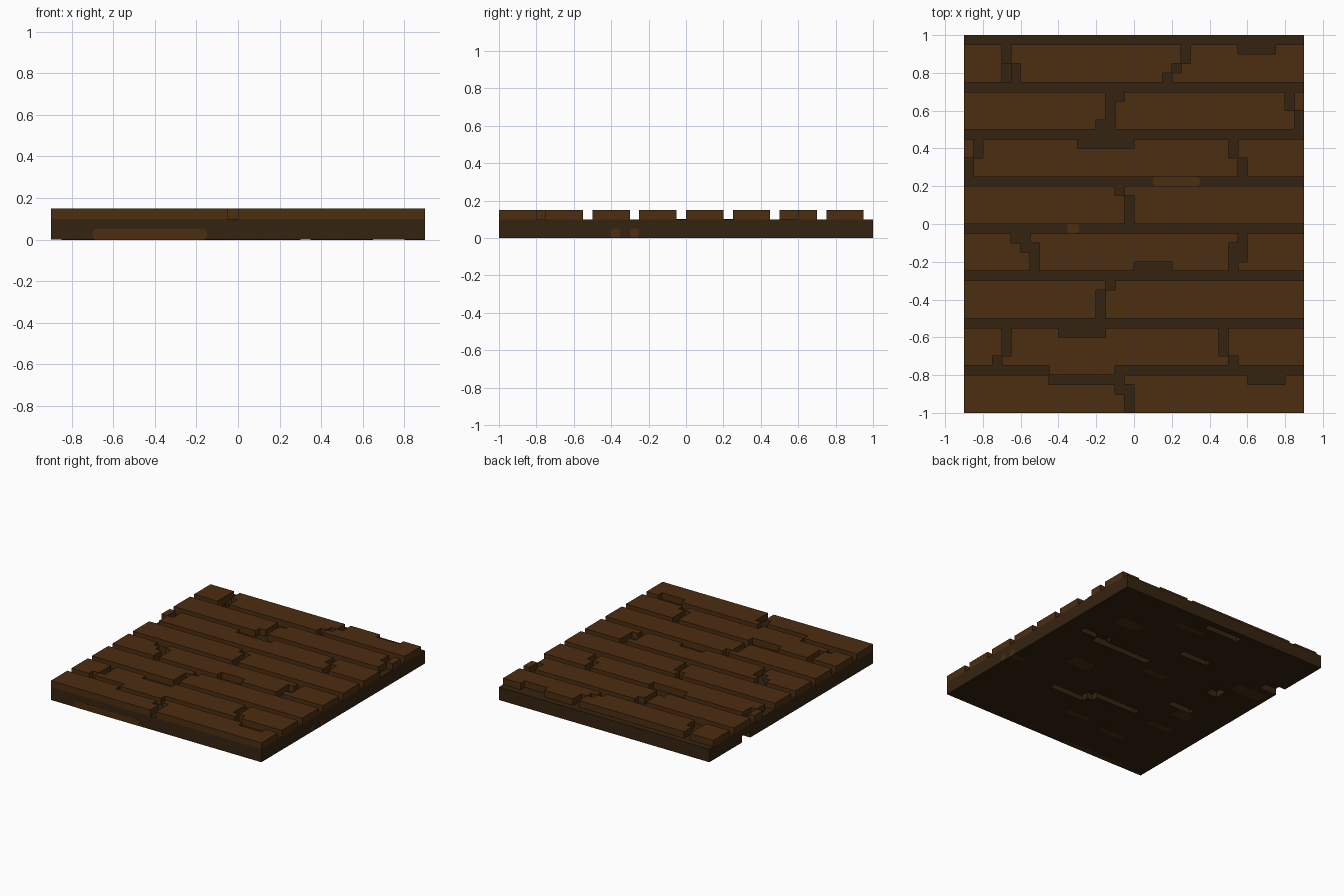
import bpy
import bmesh
from mathutils import Matrix

CELL = 0.05
HALF_X, HALF_Y = 18, 20        # half size of the floor, in cells

cube = bpy.data.objects.get("Cube")
if cube:
    bpy.data.objects.remove(cube, do_unlink=True)


def material(name, color):
    mat = bpy.data.materials.new(name)
    mat.use_nodes = True
    mat.diffuse_color = color
    mat.node_tree.nodes["Principled BSDF"].inputs["Base Color"].default_value = color
    return mat


plank_brown = material("plank brown", (0.072, 0.026, 0.005, 1))
dark_brown = material("dark brown", (0.036, 0.017, 0.005, 1))


def finish(bm, name, mat):
    bmesh.ops.recalc_face_normals(bm, faces=bm.faces[:])
    mesh = bpy.data.meshes.new(name)
    bm.to_mesh(mesh)
    bm.free()
    mesh.materials.append(mat)
    obj = bpy.data.objects.new(name, mesh)
    bpy.context.collection.objects.link(obj)
    return obj


def extrude_up(bm, height):
    region = bmesh.ops.extrude_face_region(bm, geom=bm.faces[:])["geom"]
    verts = [v for v in region if isinstance(v, bmesh.types.BMVert)]
    bmesh.ops.translate(bm, verts=verts, vec=(0, 0, height))


def slab(name, cells, z, mat):
    """One cell high slab covering a set of (x, y) grid cells."""
    bm = bmesh.new()
    for cx, cy in sorted(cells):
        corners = ((cx, cy), (cx + 1, cy), (cx + 1, cy + 1), (cx, cy + 1))
        bm.faces.new([bm.verts.new((x * CELL, y * CELL, z)) for x, y in corners])
    bmesh.ops.remove_doubles(bm, verts=bm.verts[:], dist=CELL / 10)
    bmesh.ops.dissolve_limit(bm, angle_limit=0.01, verts=bm.verts[:], edges=bm.edges[:])
    extrude_up(bm, CELL)
    return finish(bm, name, mat)


def rect(x0, x1, y0, y1):
    return {(x, y) for x in range(x0, x1) for y in range(y0, y1)}


def patch(name, x0, x1, y0, y1, place=Matrix()):
    """Thin stain plate with clipped corners."""
    x0, x1, y0, y1 = (v * CELL for v in (x0, x1, y0, y1))
    c = CELL * 0.25
    outline = ((x0 + c, y0), (x1 - c, y0), (x1, y0 + c), (x1, y1 - c),
               (x1 - c, y1), (x0 + c, y1), (x0, y1 - c), (x0, y0 + c))
    bm = bmesh.new()
    bm.faces.new([bm.verts.new((x, y, -0.001)) for x, y in outline])
    extrude_up(bm, 0.002)
    bm.transform(place)
    finish(bm, name, plank_brown)


# Base: a lower layer with worn recesses, an upper layer with one deep pit
whole = rect(-HALF_X, HALF_X, -HALF_Y, HALF_Y)
recesses = [(2, 12, 5, 6), (10, 15, 6, 7), (-4, 2, 18, 19), (-5, 0, 10, 11),
            (2, 8, -9, -8), (-6, 2, -7, -6), (1, 3, -8, -6), (-12, -8, -2, -1),
            (-18, -15, 10, 12), (-12, -10, 4, 6)]
slab("base_bottom", whole.difference(*(rect(*r) for r in recesses)), 0, dark_brown)
slab("base_top", whole - rect(-14, -13, 15, 17), CELL, dark_brown)

# Plank rows from front to back. Each crack lists its cells from back to front,
# as one cell or as a (start, end) span; each chip is (start, end, level).
ROWS = [
    ([[(-9, -1), (-2, 0), -1, -1]], [(12, 16, 0)]),
    ([[-14, -14, -14, -15], [9, 9, 9, 10]], [(-8, -3, 0)]),
    ([[-3, -4, -4, -4]], []),
    ([[(-13, -11), (-12, -10), -11, -11], [11, (10, 12), (10, 12), 10]], [(0, 4, 3)]),
    ([[-2, -1, -1, -1]], []),
    ([[-17, -17, -18, -18], [10, 10, 11, 11]], [(-6, 0, 0)]),
    ([[(-3, -1), -3, -3, (-4, -2)], [16, 16, 17, 17]], []),
    ([[-14, -14, (-14, -12), (-14, -12)], [5, 5, 4, 3]], [(11, 15, 0)]),
]
for row, (cracks, chips) in enumerate(ROWS):
    back = -HALF_Y + 5 * row + 3
    spans = [[c if isinstance(c, tuple) else (c, c + 1) for c in crack] for crack in cracks]
    walls = [[(-HALF_X, -HALF_X)] * 4] + spans + [[(HALF_X, HALF_X)] * 4]
    for number, (left, right) in enumerate(zip(walls, walls[1:])):
        cells = set()
        for level in range(4):
            y = back - level
            cells |= rect(left[level][1], right[level][0], y, y + 1)
        for start, end, level in chips:
            cells -= rect(start, end, back - level, back - level + 1)
        slab(f"plank_{row + 1}_{number + 1}", cells, 2 * CELL, plank_brown)

# Splinter bridging the groove near the front
slab("plank_splinter", rect(-9, -2, -16, -15), 2 * CELL, plank_brown)

# Stains on the groove floors
on_base = Matrix.Translation((0, 0, 2 * CELL))
patch("groove_stain_back", 2, 7, 4, 5, on_base)
patch("groove_stain_front", -7.1, -5.8, -1, 0, on_base)

# Stains on the front and side of the base
front = Matrix.Translation((0, -HALF_Y * CELL, 0)) @ Matrix.Rotation(1.5708, 4, "X")
side = (Matrix.Translation((HALF_X * CELL, 0, 0)) @ Matrix.Rotation(1.5708, 4, "Z")
        @ Matrix.Rotation(1.5708, 4, "X"))
patch("front_stain", -14, -3, 0, 1, front)
for start in (-8, -6):
    patch("side_stain", start, start + 1, 0, 1, side)

# Stains on the underside
for x0, x1, y0, y1 in [(9, 13, 11, 13), (1, 6, 16, 17), (7, 11, -2, 0), (16, 18, -6, -5),
                       (-3, 1, 3, 4), (-2, 2, -13, -12), (-9, -5, -14, -13),
                       (-13, -10, -4, -2), (-13, -9, -8, -7), (-17, -12, 7, 9),
                       (-14, -3, -20, -19)]:
    patch("underside_stain", x0, x1, y0, y1)
